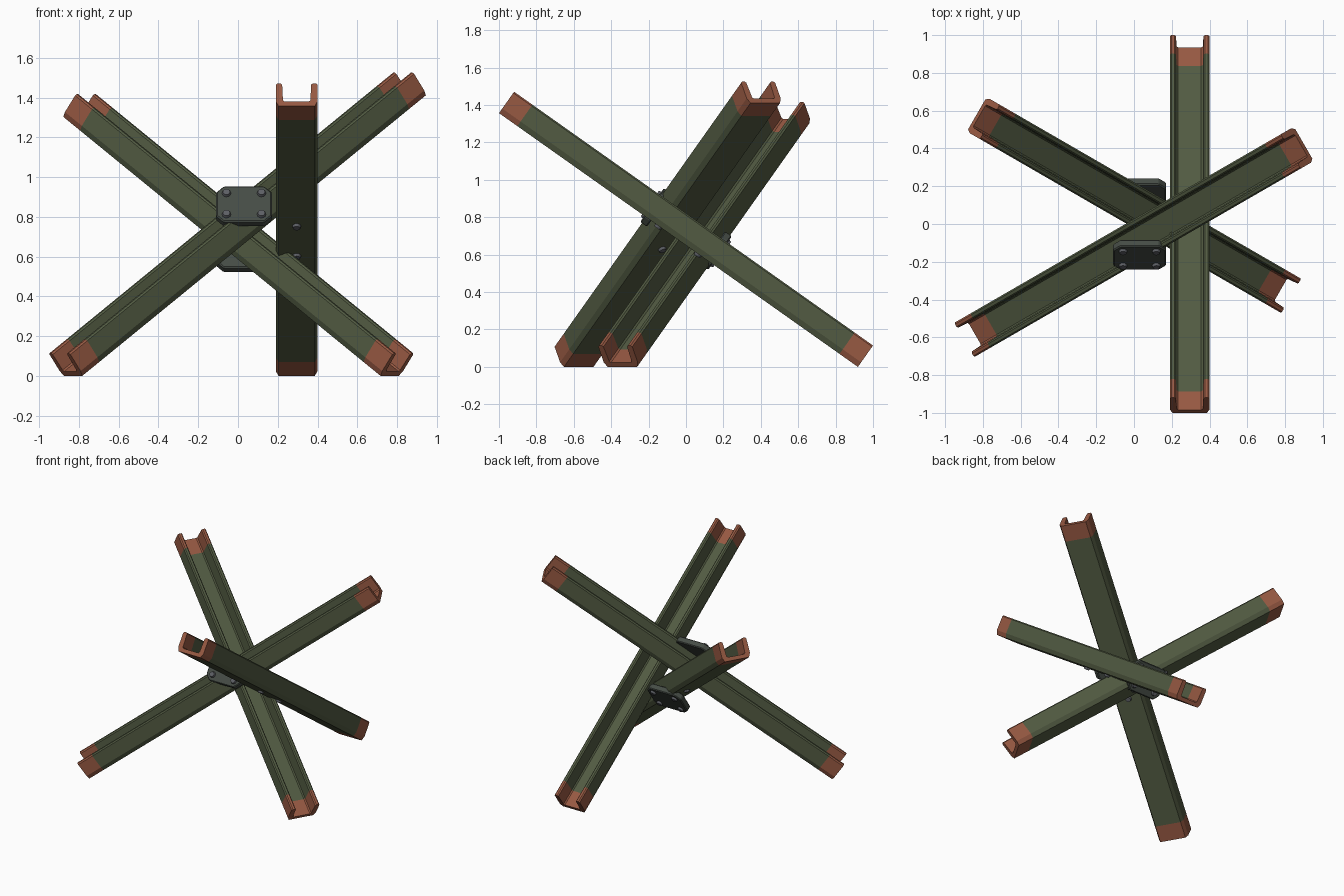
import bpy, bmesh
from math import radians, sin, cos, sqrt
from mathutils import Vector, Matrix

if "Cube" in bpy.data.objects:
    bpy.data.objects.remove(bpy.data.objects["Cube"])

S, C = 1 / sqrt(3), sqrt(2 / 3)   # tilt of every beam
HW, DEPTH, TIP = 0.105, 0.14, 0.12


def material(name, rgb):
    m = bpy.data.materials.new(name)
    m.diffuse_color = (*rgb, 1)
    m.use_nodes = True
    m.node_tree.nodes["Principled BSDF"].inputs["Base Color"].default_value = m.diffuse_color
    return m


GREEN = material("olive_paint", (0.085, 0.105, 0.055))
RUST = material("rust_paint", (0.31, 0.10, 0.055))
PLATE = material("dark_steel", (0.06, 0.072, 0.06))
BOLT = material("bolt_steel", (0.11, 0.115, 0.13))


def prism(name, outline, t0, t1, frame, mat, top_scale=1.0):
    """Extrude a 2D outline along the frame's local z."""
    bm = bmesh.new()
    lo = [bm.verts.new((x, y, t0)) for x, y in outline]
    hi = [bm.verts.new((x * top_scale, y * top_scale, t1)) for x, y in outline]
    n = len(outline)
    bm.faces.new(lo[::-1])
    bm.faces.new(hi)
    for i in range(n):
        j = (i + 1) % n
        bm.faces.new((lo[i], lo[j], hi[j], hi[i]))
    bmesh.ops.recalc_face_normals(bm, faces=bm.faces)
    me = bpy.data.meshes.new(name)
    bm.to_mesh(me)
    bm.free()
    me.materials.append(mat)
    ob = bpy.data.objects.new(name, me)
    ob.matrix_world = frame
    bpy.context.collection.objects.link(ob)
    return ob


def make_frame(z_axis, y_axis, origin):
    x_axis = y_axis.cross(z_axis)
    m = Matrix((x_axis, y_axis, z_axis)).transposed().to_4x4()
    m.translation = origin
    return m


def bolt(name, frame, x, y, z, sign=1):
    """Low round bolt head standing on a surface."""
    f = frame @ Matrix.Translation((x, y, z))
    ring = [(0.024 * cos(radians(30 * i)), 0.024 * sin(radians(30 * i))) for i in range(12)]
    prism(name, ring, -0.005 * sign, 0.014 * sign, f, BOLT, 0.75)


# channel cross-section: web at the bottom, flanges pointing up
h = DEPTH / 2
half = [(HW - 0.014, -h), (HW, -h + 0.03), (HW, h - 0.008), (HW - 0.008, h),
        (HW - 0.024, h), (HW - 0.032, h - 0.008), (HW - 0.036, -h + 0.036),
        (HW - 0.044, -h + 0.028)]
channel = half + [(-x, y) for x, y in reversed(half)]

# three crossed beams: name, heading of the low end, length, centre x and y
beams = [("right_beam", 90, 2.35, 0.295, 0.0),
         ("rising_beam", 210, 2.444, 0.0, -0.095),
         ("falling_beam", 330, 2.256, 0.0, 0.10)]
for name, heading, length, cx, cy in beams:
    a = radians(heading)
    down = Vector((C * cos(a), C * sin(a), -S))
    up = Vector((S * cos(a), S * sin(a), C))
    f = make_frame(down, up, Vector((cx, cy, (S * length + C * DEPTH) / 2)))
    e = length / 2
    prism(name, channel, -e + TIP, e - TIP, f, GREEN)
    prism(name + "_upper_tip", channel, -e, -e + TIP, f, RUST)
    prism(name + "_lower_tip", channel, e - TIP, e, f, RUST)
    # bolts under the web
    under = f @ Matrix.Rotation(radians(90), 4, 'X')
    for s in (-1, 1):
        bolt(name + "_web_bolt", under, 0, s * 0.13, h)

# two octagonal gusset plates, each with four bolts on its outer face
pw, ph, c = 0.14, 0.11, 0.038
octagon = [(pw, ph - c), (pw - c, ph), (c - pw, ph), (-pw, ph - c),
           (-pw, c - ph), (c - pw, -ph), (pw - c, -ph), (pw, c - ph)]
for name, s in (("front_gusset", -1), ("back_gusset", 1)):
    axis = Vector((0, C, -S)) * s
    f = make_frame(axis, Vector((0, S, C)), Vector((0.03, 0, 0.737)) + axis * 0.2)
    plate = prism(name, octagon, -0.0225, 0.0225, f, PLATE)
    bev = plate.modifiers.new("edge_bevel", 'BEVEL')
    bev.width, bev.segments = 0.006, 1
    for bx in (-0.088, 0.088):
        for by in (-0.065, 0.065):
            bolt(name + "_bolt", f, bx, by, 0.0225)
